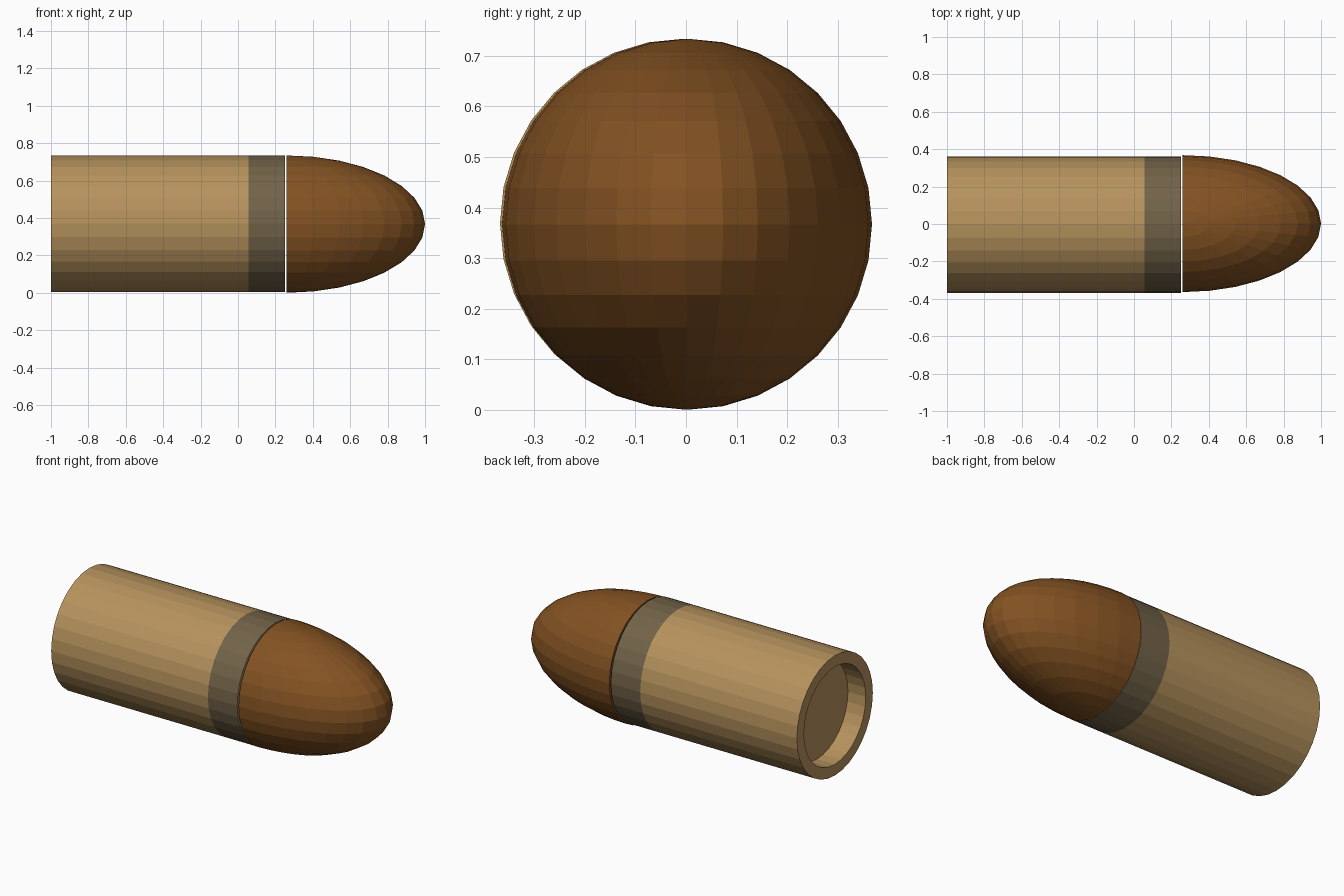
import bpy, bmesh, math
from mathutils import Matrix

if "Cube" in bpy.data.objects:
    bpy.data.objects.remove(bpy.data.objects["Cube"])

SIDES = 32
AXIS_Z = 0.367


def material(name, rgb):
    m = bpy.data.materials.new(name)
    m.diffuse_color = (*rgb, 1)
    m.use_nodes = True
    m.node_tree.nodes["Principled BSDF"].inputs["Base Color"].default_value = m.diffuse_color
    return m


def finish(name, bm, mats, location):
    bmesh.ops.recalc_face_normals(bm, faces=bm.faces)
    mesh = bpy.data.meshes.new(name)
    bm.to_mesh(mesh)
    bm.free()
    for m in mats:
        mesh.materials.append(m)
    ob = bpy.data.objects.new(name, mesh)
    ob.location = location
    bpy.context.collection.objects.link(ob)
    return ob


brass = material("brass", (0.47, 0.29, 0.11))
dark_band = material("dark_band", (0.17, 0.125, 0.066))
copper = material("copper", (0.23, 0.085, 0.016))

# Casing: (x, radius) profile turned round the x axis, from recess floor to front
profile = [(-0.88, 0.297), (-1.0, 0.297), (-1.0, 0.365), (0.055, 0.365), (0.252, 0.365)]
bm = bmesh.new()
rings = []
for x, r in profile:
    rings.append([bm.verts.new((x, r * math.cos(a), r * math.sin(a)))
                  for a in (2 * math.pi * i / SIDES for i in range(SIDES))])
for k, (a, b) in enumerate(zip(rings, rings[1:])):
    for i in range(SIDES):
        j = (i + 1) % SIDES
        f = bm.faces.new((a[i], a[j], b[j], b[i]))
        f.material_index = 1 if k == 3 else 0
bm.faces.new(rings[0])
bm.faces.new(rings[-1])
finish("casing", bm, [brass, dark_band], (0, -0.003, AXIS_Z + 0.002))

# Nose: half of a stretched sphere, with a thin gap in front of the casing
bm = bmesh.new()
bmesh.ops.create_uvsphere(bm, u_segments=SIDES, v_segments=16, radius=1)
bmesh.ops.delete(bm, geom=[v for v in bm.verts if v.co.x < -1e-3], context='VERTS')
bmesh.ops.holes_fill(bm, edges=[e for e in bm.edges if e.is_boundary], sides=0)
bmesh.ops.transform(bm, matrix=Matrix.Diagonal((0.741, 0.366, 0.367, 1)), verts=bm.verts)
finish("nose", bm, [copper], (0.259, 0.002, AXIS_Z))
